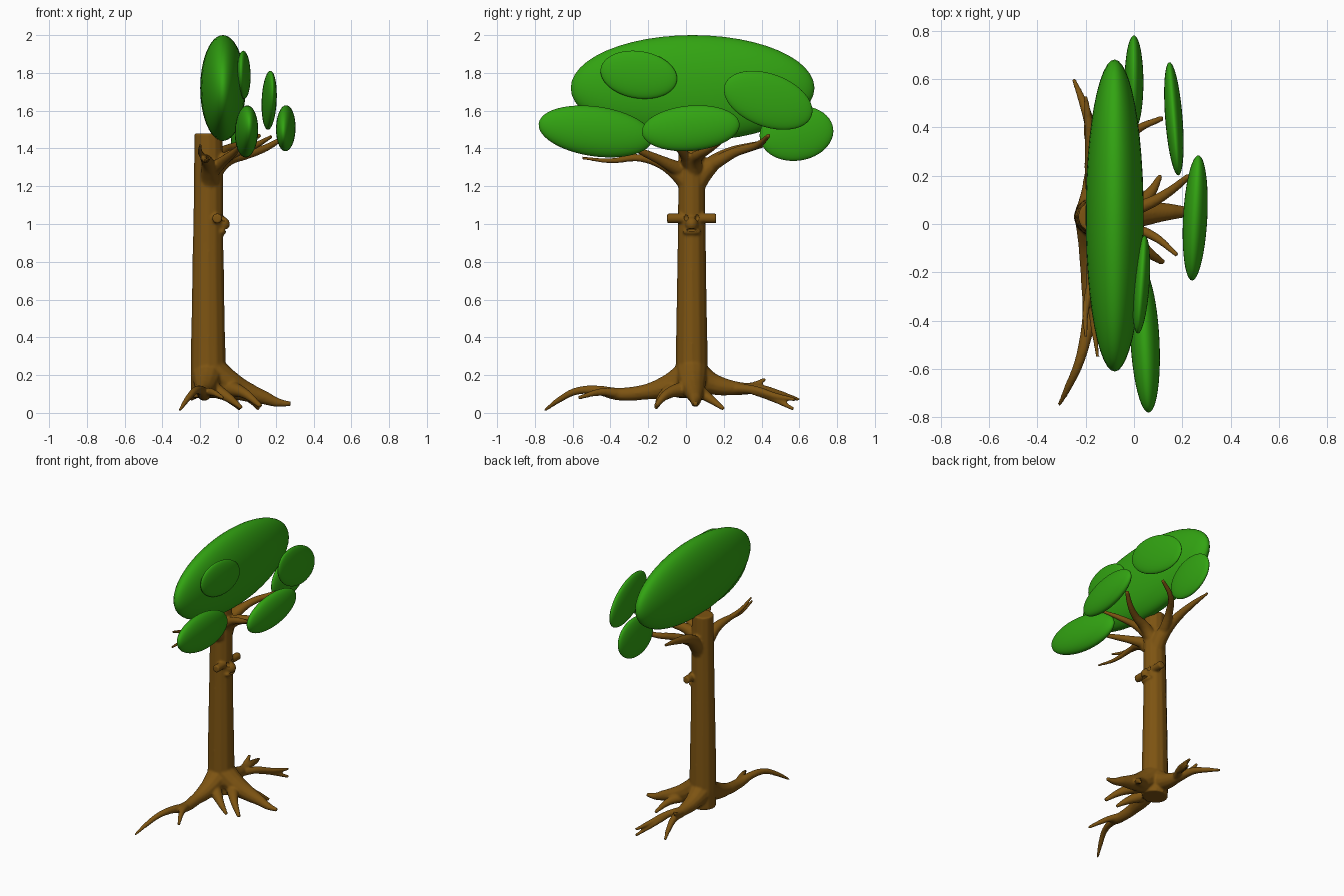
import bpy, math

def material(name, rgb):
    m = bpy.data.materials.new(name)
    m.diffuse_color = (*rgb, 1)
    return m

BARK = material("bark brown", (0.205, 0.088, 0.006))
LEAF = material("leaf green", (0.032, 0.37, 0.006))
wood = []

def finish(ob, name, mat):
    ob.name = name
    ob.data.materials.clear()
    ob.data.materials.append(mat)
    ob.data.shade_smooth()
    return ob

def limb(*pts):
    """Tapered smooth tube through (x, y, z, radius) points."""
    cu = bpy.data.curves.new("limb", 'CURVE')
    cu.dimensions = '3D'
    cu.bevel_depth = 1.0
    cu.bevel_resolution = 4
    cu.resolution_u = 8
    cu.use_fill_caps = True
    s = cu.splines.new('BEZIER')
    s.bezier_points.add(len(pts) - 1)
    for b, p in zip(s.bezier_points, pts):
        b.co = p[:3]
        b.radius = p[3]
        b.handle_left_type = b.handle_right_type = 'AUTO'
    ob = bpy.data.objects.new("limb", cu)
    bpy.context.collection.objects.link(ob)
    wood.append(ob)
    return ob

def ball(loc, size, rot=(0, 0, 0), seg=32):
    bpy.ops.mesh.primitive_uv_sphere_add(segments=seg, ring_count=seg // 2, radius=1,
                                         location=loc, rotation=rot)
    ob = bpy.context.object
    ob.scale = size
    return ob

# trunk, slightly deeper than wide
trunk = limb((-0.157, 0, 0.08, 0.09), (-0.157, 0, 0.2, 0.093), (-0.158, 0, 0.4, 0.09),
             (-0.158, 0, 0.9, 0.081), (-0.156, 0, 1.25, 0.077), (-0.157, 0, 1.48, 0.075))
trunk.scale.y = 0.92
trunk.location.y = 0.03

# roots toward -y
limb((-0.16, 0.02, 0.2, 0.085), (-0.17, -0.1, 0.14, 0.06), (-0.18, -0.22, 0.11, 0.04),
     (-0.18, -0.36, 0.1, 0.034), (-0.2, -0.47, 0.12, 0.025), (-0.23, -0.58, 0.115, 0.02),
     (-0.27, -0.67, 0.07, 0.016), (-0.31, -0.75, 0.012, 0.008))
limb((-0.18, -0.34, 0.1, 0.03), (-0.14, -0.45, 0.11, 0.02), (-0.08, -0.57, 0.08, 0.01))
# roots toward +y
limb((-0.16, 0.04, 0.2, 0.085), (-0.16, 0.15, 0.15, 0.055), (-0.16, 0.27, 0.13, 0.036),
     (-0.18, 0.4, 0.125, 0.024), (-0.21, 0.5, 0.1, 0.018), (-0.25, 0.6, 0.07, 0.009))
limb((-0.16, 0.25, 0.13, 0.03), (-0.09, 0.37, 0.12, 0.022), (-0.04, 0.47, 0.09, 0.018),
     (0.0, 0.58, 0.07, 0.01))
limb((-0.1, 0.35, 0.12, 0.022), (-0.06, 0.45, 0.08, 0.018), (0.01, 0.57, 0.02, 0.01))
limb((-0.17, 0.3, 0.13, 0.025), (-0.19, 0.37, 0.15, 0.018), (-0.2, 0.42, 0.18, 0.01))
# roots toward +x
limb((-0.14, 0.03, 0.22, 0.085), (-0.04, 0.035, 0.15, 0.07), (0.05, 0.045, 0.11, 0.052),
     (0.14, 0.05, 0.08, 0.036), (0.21, 0.05, 0.055, 0.024), (0.28, 0.05, 0.048, 0.012))
limb((-0.02, 0.06, 0.12, 0.04), (0.06, 0.12, 0.08, 0.025), (0.11, 0.2, 0.02, 0.011))
limb((-0.04, 0.0, 0.13, 0.045), (0.04, -0.1, 0.1, 0.026), (0.12, -0.16, 0.035, 0.013))
limb((-0.12, -0.08, 0.12, 0.04), (-0.05, -0.13, 0.08, 0.025), (0.02, -0.16, 0.025, 0.011))

# branches toward -y
limb((-0.15, 0.03, 1.2, 0.06), (-0.15, -0.04, 1.27, 0.048), (-0.16, -0.13, 1.325, 0.034),
     (-0.18, -0.25, 1.35, 0.02), (-0.17, -0.4, 1.335, 0.014), (-0.15, -0.55, 1.35, 0.008))
limb((-0.18, -0.25, 1.35, 0.018), (-0.2, -0.36, 1.38, 0.014), (-0.2, -0.47, 1.42, 0.008))
limb((-0.13, -0.04, 1.29, 0.04), (-0.07, -0.14, 1.34, 0.026), (0.0, -0.27, 1.4, 0.016),
     (0.03, -0.36, 1.45, 0.012))
# branches toward +y
limb((-0.15, 0.04, 1.2, 0.06), (-0.15, 0.1, 1.28, 0.05), (-0.17, 0.2, 1.36, 0.034),
     (-0.18, 0.35, 1.41, 0.024), (-0.2, 0.53, 1.45, 0.009))
limb((-0.15, 0.13, 1.31, 0.038), (-0.09, 0.26, 1.38, 0.026), (0.0, 0.38, 1.42, 0.019),
     (0.12, 0.44, 1.47, 0.012))
# branches toward +x
limb((-0.15, 0.04, 1.25, 0.05), (-0.06, 0.05, 1.34, 0.038), (0.05, 0.08, 1.37, 0.026),
     (0.14, 0.13, 1.4, 0.02), (0.23, 0.2, 1.45, 0.014))
limb((-0.12, 0.02, 1.31, 0.04), (-0.03, -0.01, 1.37, 0.026), (0.08, -0.05, 1.41, 0.019),
     (0.18, -0.13, 1.465, 0.01))

# face: muzzle, brow, lip and side knots
wood.append(ball((-0.085, 0.03, 1.0), (0.042, 0.035, 0.04)))
wood.append(ball((-0.085, 0.03, 0.96), (0.022, 0.05, 0.02)))
limb((-0.11, -0.1, 1.03, 0.027), (-0.11, 0.03, 1.03, 0.024), (-0.11, 0.16, 1.03, 0.027))

# fuse all the wood into one smooth skin
bpy.ops.object.select_all(action='DESELECT')
for o in wood:
    o.select_set(True)
bpy.context.view_layer.objects.active = trunk
bpy.ops.object.convert(target='MESH')
bpy.ops.object.join()
tree = bpy.context.object
bpy.ops.object.transform_apply(location=True, rotation=True, scale=True)
r = tree.modifiers.new("fuse", 'REMESH')
r.mode = 'VOXEL'
r.voxel_size = 0.0075
r.use_smooth_shade = True
s = tree.modifiers.new("soften", 'SMOOTH')
s.factor = 0.5
s.iterations = 4
bpy.ops.object.convert(target='MESH')
tree = finish(bpy.context.object, "trunk_roots_and_branches", BARK)

# eye sockets and mouth are carved
cuts = [("left_eye_cutter", (-0.075, 0.0, 1.035), (0.022, 0.013, 0.019)),
        ("right_eye_cutter", (-0.075, 0.06, 1.035), (0.022, 0.013, 0.019)),
        ("mouth_cutter", (-0.06, 0.03, 0.968), (0.016, 0.034, 0.008))]
for name, loc, size in cuts:
    c = finish(ball(loc, size, seg=16), name, BARK)
    c.hide_render = True
    c.hide_set(True)
    b = tree.modifiers.new(name, 'BOOLEAN')
    b.operation = 'DIFFERENCE'
    b.solver = 'EXACT'
    b.object = c

# foliage: name, centre, radii, tilt about x, turn about z (degrees)
foliage = [
    ("crown_main", (-0.08, 0.035, 1.72), (0.12, 0.645, 0.28), 0, 0),
    ("crown_upper_tuft", (0.03, -0.25, 1.79), (0.034, 0.205, 0.125), -9, -4),
    ("crown_right_tuft", (0.165, 0.435, 1.655), (0.036, 0.245, 0.14), -20, 4.5),
    ("crown_left_low_tuft", (0.045, -0.478, 1.49), (0.06, 0.305, 0.132), -8, 3),
    ("crown_front_low_tuft", (0.253, 0.025, 1.507), (0.05, 0.26, 0.12), 5, -3),
    ("crown_right_low_tuft", (0.0, 0.585, 1.48), (0.039, 0.196, 0.145), 8, 0),
]
for name, loc, size, tilt, turn in foliage:
    finish(ball(loc, size, (math.radians(tilt), 0, math.radians(turn)), 48), name, LEAF)
